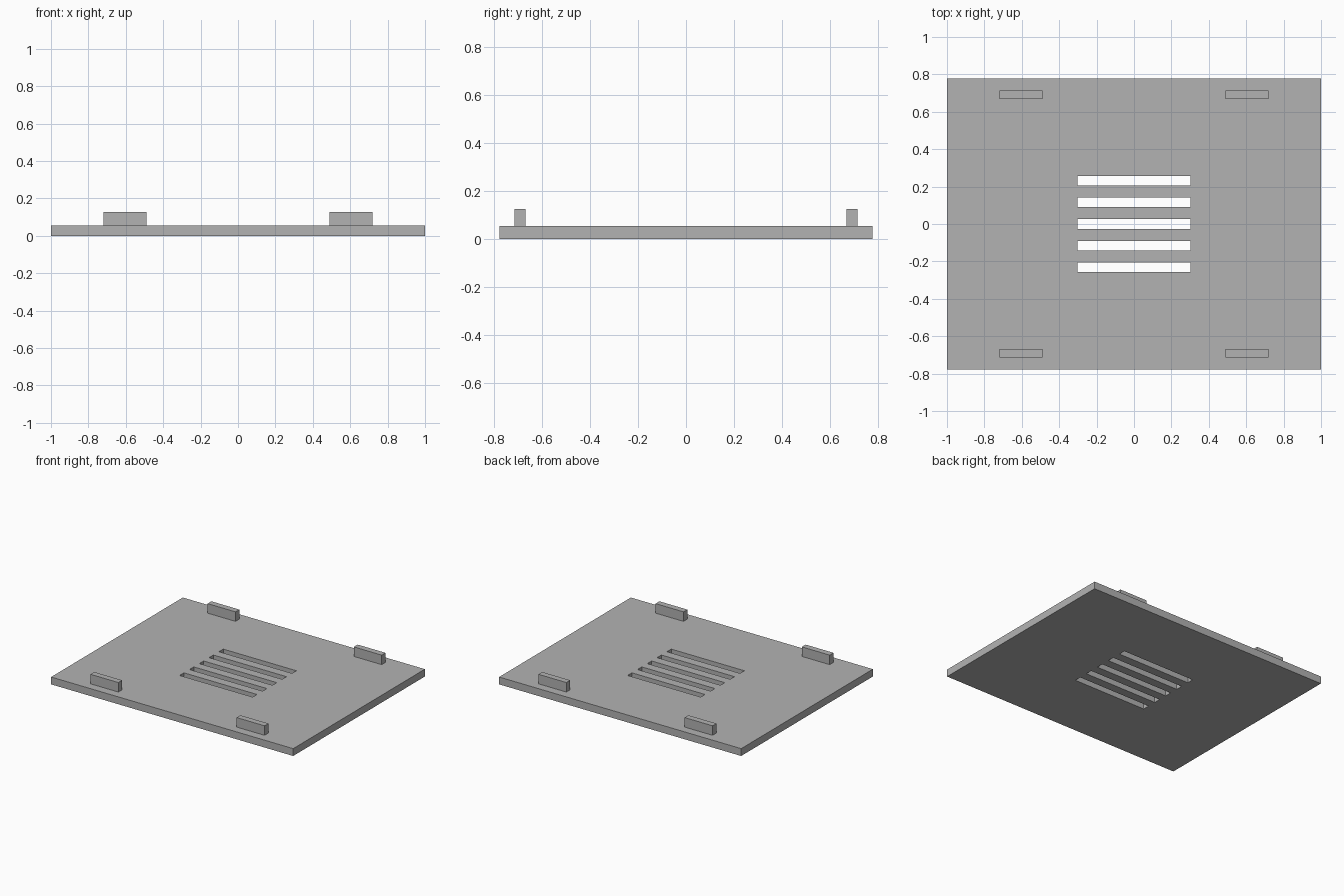
import bpy
import bmesh

default_cube = bpy.data.objects.get("Cube")
if default_cube:
    bpy.data.objects.remove(default_cube, do_unlink=True)

HALF_X, HALF_Y, THICK = 1.0, 0.777, 0.055
SLOT_HALF, SLOT_WIDTH, SLOT_PITCH, SLOTS = 0.302, 0.051, 0.116, 5
TAB_TOP = 0.126

grey = bpy.data.materials.new("plain grey")
grey.use_nodes = True
grey.diffuse_color = (0.448, 0.448, 0.448, 1)
grey.node_tree.nodes["Principled BSDF"].inputs["Base Color"].default_value = grey.diffuse_color


def add_object(name, bm):
    bmesh.ops.recalc_face_normals(bm, faces=bm.faces)
    mesh = bpy.data.meshes.new(name)
    bm.to_mesh(mesh)
    bm.free()
    mesh.materials.append(grey)
    obj = bpy.data.objects.new(name, mesh)
    bpy.context.collection.objects.link(obj)
    return obj


# Vented plate: a grid of cells, left open at the slots, extruded upward
xs = [-HALF_X, -SLOT_HALF, SLOT_HALF, HALF_X]
ys = [-HALF_Y]
for i in range(SLOTS):
    centre = (i - (SLOTS - 1) / 2) * SLOT_PITCH
    ys += [centre - SLOT_WIDTH / 2, centre + SLOT_WIDTH / 2]
ys.append(HALF_Y)

bm = bmesh.new()
grid = [[bm.verts.new((x, y, 0)) for x in xs] for y in ys]
for row in range(len(ys) - 1):
    for col in range(len(xs) - 1):
        if col == 1 and row % 2 == 1:
            continue
        bm.faces.new((grid[row][col], grid[row][col + 1],
                      grid[row + 1][col + 1], grid[row + 1][col]))
extruded = bmesh.ops.extrude_face_region(bm, geom=bm.faces[:], use_keep_orig=True)
top_verts = [v for v in extruded["geom"] if isinstance(v, bmesh.types.BMVert)]
bmesh.ops.translate(bm, verts=top_verts, vec=(0, 0, THICK))
add_object("vented_plate", bm)

# Four locating tabs standing near the front and back edges
for side, sx in (("left", 1), ("right", -1)):
    for end, sy in (("front", -1), ("back", 1)):
        bm = bmesh.new()
        bmesh.ops.create_cube(bm, size=1)
        bmesh.ops.scale(bm, vec=(0.23, 0.045, TAB_TOP - THICK), verts=bm.verts)
        tab = add_object(f"{end}_{side}_tab", bm)
        tab.location = (sx * 0.604, sy * 0.691, (TAB_TOP + THICK) / 2)
